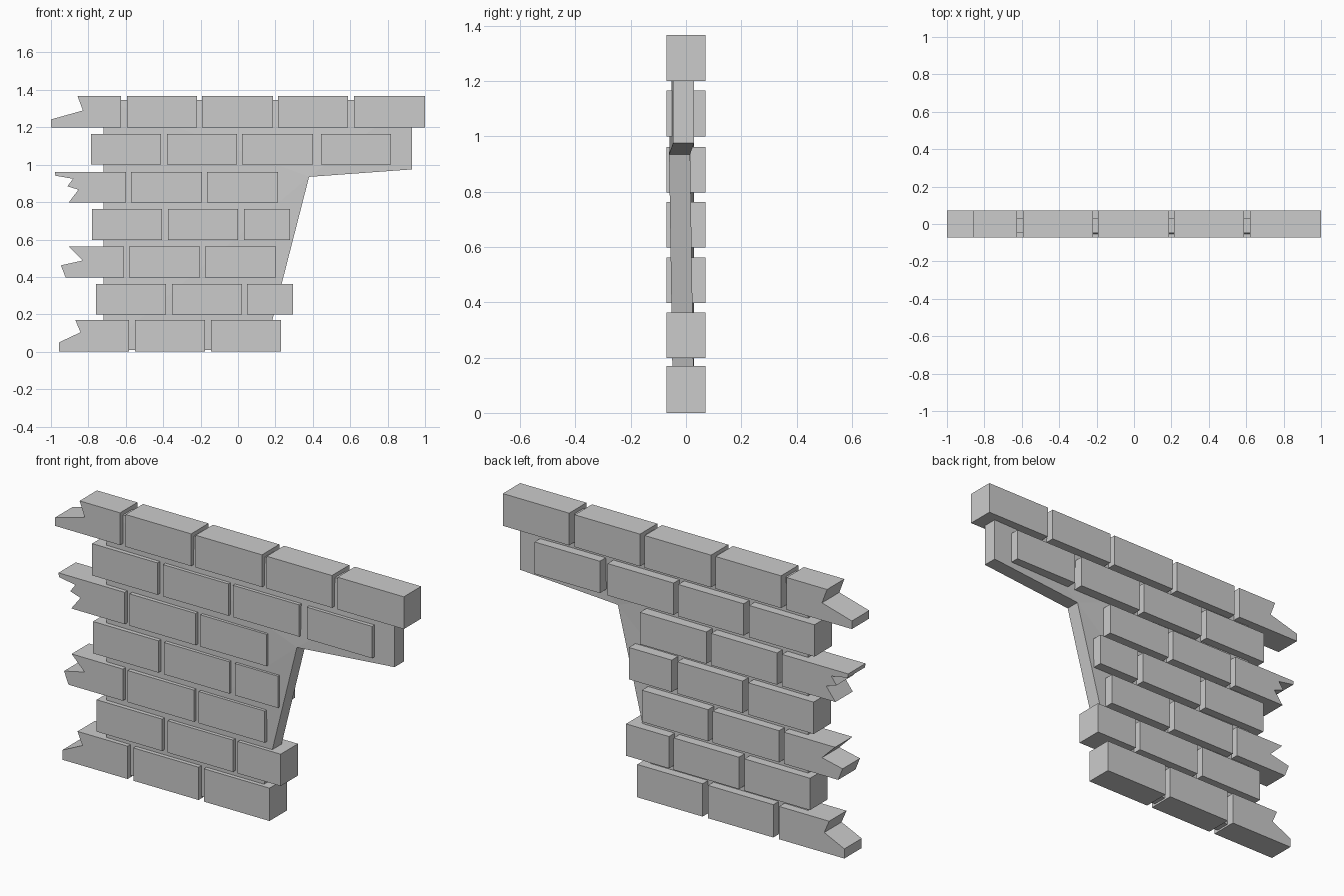
import bpy

if "Cube" in bpy.data.objects:
    bpy.data.objects.remove(bpy.data.objects["Cube"])

DEPTH = 0.071   # half thickness of the bricks


def prism(name, outline, front, back):
    """Extrude an x/z outline; front and back give the y of each corner."""
    n = len(outline)
    verts = [(x, y, z) for (x, z), y in zip(outline, front)]
    verts += [(x, y, z) for (x, z), y in zip(outline, back)]
    faces = [list(range(n)), list(range(2 * n - 1, n - 1, -1))]
    faces += [[(i + 1) % n, i, i + n, (i + 1) % n + n] for i in range(n)]
    mesh = bpy.data.meshes.new(name)
    mesh.from_pydata(verts, [], faces)
    mesh.update()
    obj = bpy.data.objects.new(name, mesh)
    bpy.context.collection.objects.link(obj)
    return obj


def brick(name, outline):
    n = len(outline)
    return prism(name, outline, [-DEPTH] * n, [DEPTH] * n)


# Courses: (bottom, top, broken left edge from top to bottom, brick x spans)
# A broken edge replaces the straight left end of the first brick.
courses = [
    (0.0, 0.17, [(-.87, .17), (-.842, .104), (-.957, .05), (-.957, 0)],
     [(-.957, -.583), (-.55, -.176), (-.145, .23)]),
    (0.198, 0.363, None,
     [(-.76, -.385), (-.353, .021), (.048, .294)]),
    (0.398, 0.562, [(-.904, .562), (-.829, .488), (-.947, .462), (-.922, .398)],
     [(-.947, -.61), (-.583, -.203), (-.176, .203)]),
    (0.598, 0.763, None,
     [(-.781, -.406), (-.374, 0), (.032, .278)]),
    (0.797, 0.962, [(-.979, .962), (-.976, .941), (-.882, .925), (-.912, .885),
                    (-.853, .866), (-.906, .797)],
     [(-.979, -.6), (-.572, -.193), (-.166, .214)]),
    (1.0, 1.165, None,
     [(-.786, -.412), (-.38, -.005), (.021, .4), (.444, .818)]),
    (1.2, 1.367, [(-.858, 1.367), (-.829, 1.29), (-1, 1.242), (-1, 1.2)],
     [(-1, -.626), (-.594, -.219), (-.193, .187), (.214, .588), (.62, 1)]),
]

for row, (z0, z1, broken, spans) in enumerate(courses):
    for col, (x0, x1) in enumerate(spans):
        if broken and col == 0:
            left = broken[::-1]
            brick(f"broken_brick_{row}", [(x1, z0), (x1, z1)] + left[::-1])
        else:
            brick(f"brick_{row}_{col}", [(x0, z0), (x1, z0), (x1, z1), (x0, z1)])

# Recessed mortar core, bent slightly forward at the inner corner.
# Split at the inner corner so every face stays well shaped.
core = [(-.72, .01), (.143, .01), (.38, .935), (.93, .975), (.93, 1.347), (-.72, 1.347)]
shift = [0, 0, -.014, 0, 0, 0]
mortar = prism("mortar", core, [-.047 + s for s in shift], [.029 + s for s in shift])

# Triangulate the bent faces as a fan around the inner corner
me = mortar.data
pts = [v.co.copy() for v in me.vertices]
fan = [(2, 3, 4), (2, 4, 5), (2, 5, 0), (2, 0, 1)]
faces = [list(t) for t in fan] + [[i + 6 for i in reversed(t)] for t in fan]
faces += [[(i + 1) % 6, i, i + 6, (i + 1) % 6 + 6] for i in range(6)]
me.clear_geometry()
me.from_pydata(pts, [], faces)
me.update()
